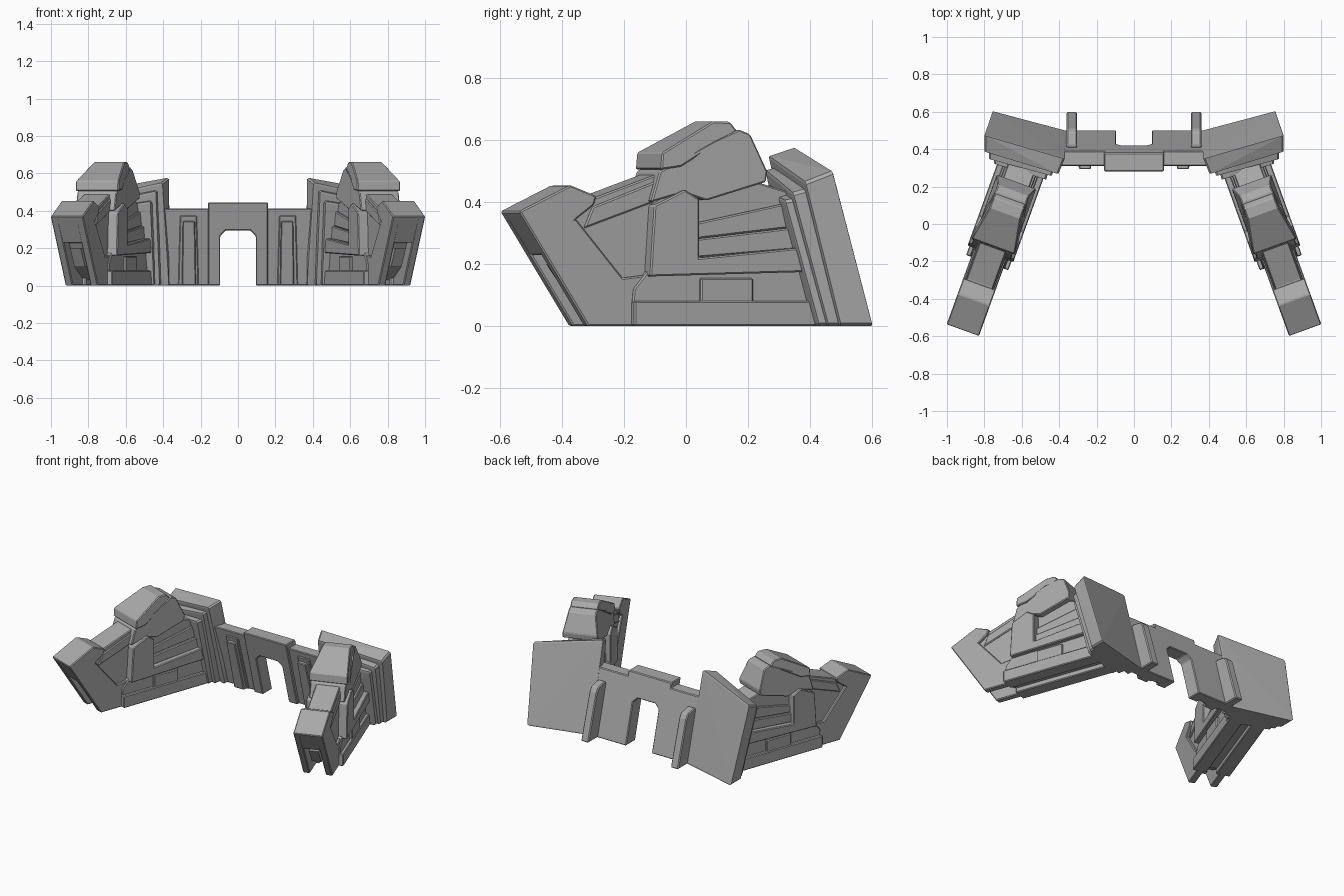
import bpy, bmesh
from mathutils import Vector

old = bpy.data.objects.get("Cube")
if old:
    bpy.data.objects.remove(old, do_unlink=True)

grey = bpy.data.materials.new("stone_grey")
grey.use_nodes = True
GREY = (0.4, 0.4, 0.4, 1)
grey.diffuse_color = GREY
bsdf = grey.node_tree.nodes["Principled BSDF"]
bsdf.inputs["Base Color"].default_value = GREY
bsdf.inputs["Roughness"].default_value = 0.8


def finish(name, bm, bevel):
    bmesh.ops.recalc_face_normals(bm, faces=bm.faces)
    mesh = bpy.data.meshes.new(name)
    bm.to_mesh(mesh)
    bm.free()
    mesh.materials.append(grey)
    obj = bpy.data.objects.new(name, mesh)
    bpy.context.collection.objects.link(obj)
    if bevel:
        mod = obj.modifiers.new("edge_bevel", 'BEVEL')
        mod.width = bevel
        mod.segments = 1
        mod.limit_method = 'ANGLE'
    return obj


def prism(bm, profile, d0, d1, place):
    """Extrude a 2D profile between depths d0 and d1; place() maps to the world."""
    rings = [[bm.verts.new(place(p, q, d)) for p, q in profile] for d in (d0, d1)]
    n = len(profile)
    bm.faces.new(rings[0])
    bm.faces.new(rings[1][::-1])
    for i in range(n):
        j = (i + 1) % n
        bm.faces.new((rings[0][i], rings[0][j], rings[1][j], rings[1][i]))


# Arm frame: b runs toward the back, a points outward
OUT = Vector((0.94, 0.34, 0))
BACK = Vector((-0.34, 0.94, 0))
ORIGIN = Vector((0.71, 0, 0))


def arm_part(name, profile, a0, a1, chamfer=0, chamfer_z=9, bevel=0.005):
    """Slab along both arms; a0 below zero spans the arm, else both flanks."""
    bm = bmesh.new()
    flanks = (1,) if a0 < 0 else (1, -1)
    for side in (1, -1):
        for flank in flanks:
            def place(b, z, a):
                if z > chamfer_z:
                    a -= chamfer * (1 if a > 0 else -1)
                v = ORIGIN + OUT * (a * flank) + BACK * b
                return (v.x * side, v.y, z)
            prism(bm, profile, a0, a1, place)
    return finish(name, bm, bevel)


# Arm core, open below at the front
arm_part("arm_core", [
    (-0.6, 0.37), (-0.43, 0.45), (-0.34, 0.415), (-0.1, 0.5), (0.0, 0.52), (0.2, 0.47),
    (0.34, 0.43), (0.45, 0.03), (-0.2, 0.03), (-0.34, 0.1), (-0.43, 0.23), (-0.515, 0.23)],
    -0.075, 0.075)

# Front frame: head cap and forked cheeks
arm_part("arm_head", [(-0.606, 0.37), (-0.43, 0.455), (-0.34, 0.42), (-0.35, 0.39),
                      (-0.41, 0.345), (-0.515, 0.23)], -0.092, 0.092)
arm_part("arm_cheek", [(-0.606, 0.37), (-0.41, 0.345), (-0.25, 0.155), (-0.17, 0.165),
                       (-0.15, 0), (-0.37, 0)], 0.05, 0.092)
arm_part("arm_upper_rail", [(-0.35, 0.385), (-0.38, 0.315), (-0.14, 0.4), (-0.1, 0.48)],
         0.05, 0.083)
arm_part("fork_block", [(-0.47, 0.2), (-0.43, 0.2), (-0.36, 0.1), (-0.4, 0.1)],
         -0.03, 0.03, bevel=0)

# Lower flank: base, recess and its block
arm_part("flank_base", [(-0.22, 0), (-0.22, 0.08), (0.42, 0.08), (0.44, 0)], 0.03, 0.12)
arm_part("flank_recess", [(-0.22, 0.07), (-0.215, 0.12), (-0.165, 0.18), (0.39, 0.2),
                          (0.42, 0.07)], 0.03, 0.1)
arm_part("flank_block", [(0.01, 0.075), (0.01, 0.155), (0.19, 0.155), (0.19, 0.075)],
         0.05, 0.115)

# Angled raised panel
arm_part("angled_panel", [(-0.17, 0.16), (-0.155, 0.39), (-0.05, 0.44), (0.0, 0.41),
                          (0.0, 0.22), (0.37, 0.255), (0.385, 0.175)], 0.05, 0.13)

# Fan of slats in the opening
arm_part("slat_low", [(-0.01, 0.22), (0.37, 0.25), (0.35, 0.32), (-0.01, 0.28)], 0.05, 0.1)
arm_part("slat_high", [(-0.01, 0.28), (0.35, 0.32), (0.33, 0.4), (-0.01, 0.33)], 0.05, 0.088)

# Upper housing with overhang, and the cap on it
arm_part("upper_housing", [
    (-0.16, 0.4), (-0.13, 0.5), (0.06, 0.595), (0.15, 0.635), (0.19, 0.62), (0.24, 0.5),
    (0.235, 0.465), (0.03, 0.405), (-0.05, 0.43)], -0.112, 0.112, 0.025, 0.61)
arm_part("upper_cap", [(-0.13, 0.505), (-0.125, 0.56), (0.06, 0.66), (0.12, 0.66),
                       (0.145, 0.63), (-0.06, 0.515)], -0.122, 0.122, 0.035, 0.6)


# Corner wings: leaning slabs given by top and bottom corners
def wing(name, corners, bevel=0.008):
    bm = bmesh.new()
    for side in (1, -1):
        verts = [bm.verts.new((x * side, y, z)) for x, y, z in corners]
        bmesh.ops.convex_hull(bm, input=verts)
    return finish(name, bm, bevel)


wing("corner_wing", [
    (0.8, 0.385, 0.465), (0.8, 0.475, 0.5), (0.755, 0.605, 0), (0.755, 0.5, 0),
    (0.405, 0.265, 0.55), (0.37, 0.35, 0.578), (0.36, 0.5, 0), (0.37, 0.39, 0)])
wing("wing_inner_layer", [
    (0.775, 0.345, 0.43), (0.775, 0.42, 0.45), (0.735, 0.55, 0), (0.735, 0.46, 0),
    (0.44, 0.255, 0.505), (0.42, 0.32, 0.52), (0.4, 0.46, 0), (0.42, 0.36, 0)])
wing("wing_front_layer", [
    (0.75, 0.32, 0.405), (0.75, 0.4, 0.42), (0.72, 0.52, 0), (0.72, 0.43, 0),
    (0.47, 0.235, 0.45), (0.45, 0.3, 0.46), (0.43, 0.44, 0), (0.45, 0.335, 0)])


# Leaning centre wall parts: outline in x and z, thickness in y
def lean(side):
    return lambda x, z, d: (x * side, d + 0.27 * (0.41 - z), z)


def wall_part(name, half, y0, y1, bevel=0.005):
    bm = bmesh.new()
    prism(bm, half + [(-x, z) for x, z in reversed(half)], y0, y1, lean(1))
    return finish(name, bm, bevel)


def wall_pair(name, outline, y0, y1):
    bm = bmesh.new()
    for side in (1, -1):
        prism(bm, outline, y0, y1, lean(side))
    return finish(name, bm, 0.005)


door = [(0.065, 0.295), (0.095, 0.265), (0.095, 0)]
wall_part("centre_wall", door + [(0.4, 0), (0.4, 0.412)], 0.31, 0.39)
wall_part("gate_panel", door + [(0.16, 0), (0.16, 0.445)], 0.29, 0.345)
wall_part("gate_lintel", [(0.16, 0.38), (0.16, 0.445)], 0.29, 0.39)
wall_pair("pilaster", [(0.21, 0), (0.22, 0.375), (0.31, 0.375), (0.32, 0)], 0.3, 0.33)
wall_pair("pilaster_bar", [(0.225, 0), (0.23, 0.345), (0.295, 0.345), (0.3, 0)], 0.275, 0.33)

# Rear buttress fins
bm = bmesh.new()
for side in (1, -1):
    prism(bm, [(0.4, 0.33), (0.42, 0.345), (0.49, 0.33), (0.51, 0.3), (0.6, 0), (0.44, 0)],
          0.305, 0.36, lambda y, z, x: (x * side, y, z))
finish("rear_buttress", bm, 0.006)
